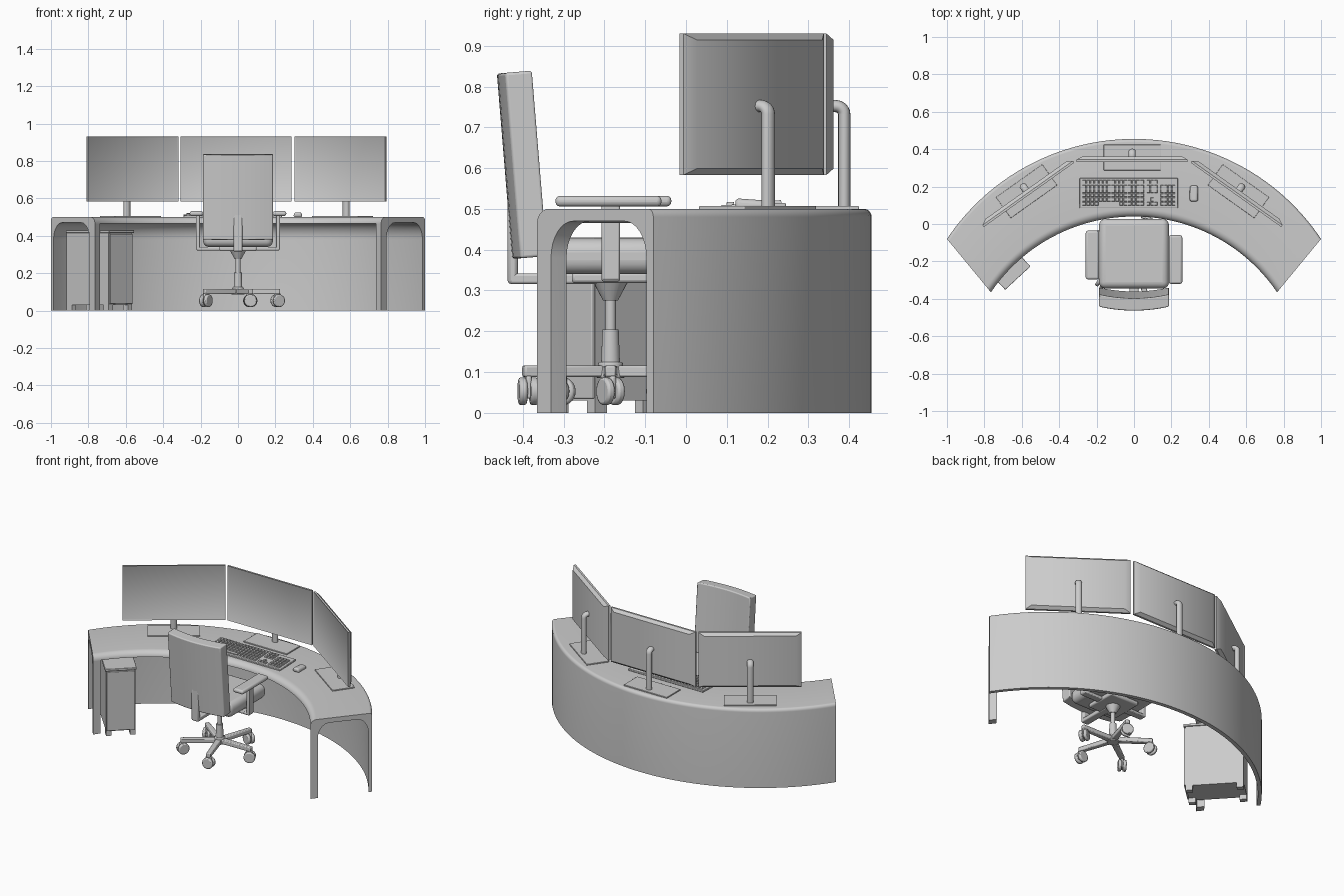
import bpy, bmesh
from math import sin, cos, pi, radians
from mathutils import Matrix, Vector

if "Cube" in bpy.data.objects:
    bpy.data.objects.remove(bpy.data.objects["Cube"])

I = Matrix.Identity(4)

def finish(name, bm, M=I, bevel=0, seg=3):
    bmesh.ops.transform(bm, matrix=M, verts=bm.verts)
    bmesh.ops.recalc_face_normals(bm, faces=bm.faces)
    me = bpy.data.meshes.new(name)
    bm.to_mesh(me)
    bm.free()
    ob = bpy.data.objects.new(name, me)
    bpy.context.collection.objects.link(ob)
    if bevel:
        m = ob.modifiers.new("bevel", 'BEVEL')
        m.width, m.segments, m.limit_method = bevel, seg, 'ANGLE'
    bpy.ops.object.select_all(action='DESELECT')
    bpy.context.view_layer.objects.active = ob
    ob.select_set(True)
    bpy.ops.object.shade_smooth_by_angle(angle=radians(35))
    return ob

def add_box(bm, lo, hi):
    c = [(a + b) / 2 for a, b in zip(lo, hi)]
    s = [b - a for a, b in zip(lo, hi)]
    return bmesh.ops.create_cube(bm, size=1, matrix=Matrix.Translation(c) @ Matrix.Diagonal((*s, 1)))['verts']

def box(name, lo, hi, M=I, bevel=0, seg=3):
    bm = bmesh.new()
    add_box(bm, lo, hi)
    return finish(name, bm, M, bevel, seg)

def cyl(name, r1, r2, h, M, n=24, bevel=0):
    bm = bmesh.new()
    bmesh.ops.create_cone(bm, cap_ends=True, segments=n, radius1=r1, radius2=r2, depth=h)
    return finish(name, bm, M, bevel, 2)

def place(x, y, z=0, a=0):
    return Matrix.Translation((x, y, z)) @ Matrix.Rotation(a, 4, 'Z')

def arc(cx, cz, rx, rz, a0, a1, n=8):
    return [(cx + rx * cos(radians(a0 + (a1 - a0) * i / n)),
             cz + rz * sin(radians(a0 + (a1 - a0) * i / n))) for i in range(n + 1)]

# ---- desk: a profile swept between an inner and an outer arc
def desk_point(t, u, z):
    ai, ao = radians(55.8) * t, radians(56.3) * t
    inner = Vector((.925 * sin(ai), -.885 + .925 * cos(ai), z))
    outer = Vector((1.202 * sin(ao), -.747 + 1.202 * cos(ao), z))
    return inner.lerp(outer, u)

def sweep(name, prof, t0, t1, n):
    bm = bmesh.new()
    rings = [[bm.verts.new(desk_point(t0 + (t1 - t0) * i / n, u, z)) for u, z in prof] for i in range(n + 1)]
    for a, b in zip(rings, rings[1:]):
        for k in range(len(prof)):
            j = (k + 1) % len(prof)
            bm.faces.new((a[k], a[j], b[j], b[k]))
    bm.faces.new(rings[0])
    bm.faces.new(rings[-1][::-1])
    return finish(name, bm)

top_profile = (arc(.1, .465, .1, .035, 180, 90) + arc(.955, .48, .045, .02, 90, 0)
               + [(1, 0), (.94, 0)] + arc(.75, .38, .19, .09, 0, 90) + [(.1, .47), (.04, .465)])
sweep("desk_top_and_wall", top_profile, -1, 1, 56)
leg_profile = [(0, 0), (0, .466), (.1, .478), (.4, .478), (.4, .47)] + arc(.31, .38, .19, .09, 90, 180) + [(.12, 0)]
for s, side in ((-1, "left"), (1, "right")):
    sweep("desk_leg_" + side, leg_profile, s * .95, s, 3)

# ---- cabinet under the left end
C = place(-.738, -.163, 0, radians(42.8))
box("cabinet_body", (-.085, -.16, .03), (.085, .17, .415), C)
box("cabinet_top", (-.092, -.172, .415), (.092, .17, .43), C, .003, 2)
box("cabinet_door", (-.083, -.17, .035), (.083, -.158, .41), C, .003, 2)
for x in (-.07, .07):
    for y in (-.14, .15):
        box("cabinet_foot", (x - .015, y - .02, 0), (x + .015, y + .02, .032), C)

# ---- three monitors
def monitor(tag, M):
    bm = bmesh.new()
    w, z0, z1, ins = .297, .583, .93, .032
    rings = []
    for y, d in ((0, 0), (.012, 0), (.03, ins)):
        rings.append([bm.verts.new(p) for p in ((-w + d, y, z0 + d / 2), (w - d, y, z0 + d / 2),
                                                (w - d, y, z1 - d / 2), (-w + d, y, z1 - d / 2))])
    for a, b in zip(rings, rings[1:]):
        for k in range(4):
            bm.faces.new((a[k], a[(k + 1) % 4], b[(k + 1) % 4], b[k]))
    front = bm.faces.new(rings[0][::-1])
    bm.faces.new(rings[2])
    bmesh.ops.recalc_face_normals(bm, faces=bm.faces)
    bmesh.ops.inset_individual(bm, faces=[front], thickness=.007, depth=-.003)
    finish("monitor_" + tag, bm, M)
    box("monitor_base_" + tag, (-.152, -.045, .498), (.152, .092, .507), M, .002, 2)
    # bent post: rounded section swept down the path
    path = [(.024, .752)] + arc(.034, .732, .022, .02, 90, 0, 6) + [(.056, .5)]
    bm = bmesh.new()
    prev = None
    for i, p in enumerate(path):
        a, b = Vector(path[max(i - 1, 0)]), Vector(path[min(i + 1, len(path) - 1)])
        d = (b - a).normalized()
        nx = Vector((-d.y, d.x))
        ring = [bm.verts.new((.019 * cos(q), p[0] + nx.x * .015 * sin(q), p[1] + nx.y * .015 * sin(q)))
                for q in [2 * pi * k / 16 for k in range(16)]]
        if prev:
            for k in range(16):
                j = (k + 1) % 16
                bm.faces.new((prev[k], prev[j], ring[j], ring[k]))
        else:
            bm.faces.new(ring)
        prev = ring
    bm.faces.new(prev)
    finish("monitor_post_" + tag, bm, M)

monitor("centre", place(-.01, .332))
for s, side in ((-1, "left"), (1, "right")):
    monitor(side, place(s * .553 - .008, .156, 0, radians(-35.4 * s)))

# ---- keyboard and mouse
K = place(-.028, .165, .5) @ Matrix.Rotation(radians(2), 4, 'X')
box("keyboard_case", (-.263, -.08, 0), (.263, .08, .012), K, .003, 2)
bm = bmesh.new()

def key_grid(x0, x1, cols, rows):
    p = (x1 - x0) / cols
    for r in rows:
        y = -.056 + r * .0225 + (.004 if r == 5 else 0)
        for c in range(cols):
            if r == 0 and cols == 15 and 4 <= c <= 8:   # space bar gap
                continue
            x = x0 + p * (c + .5)
            v = add_box(bm, (x - p * .44, y - .01, .011), (x + p * .44, y + .01, .019))
            for q in v:
                if q.co.z > .015:
                    q.co.x += (x - q.co.x) * .25
                    q.co.y += (y - q.co.y) * .25

key_grid(-.25, .082, 15, range(6))
add_box(bm, (-.16, -.065, .011), (-.053, -.047, .018))
key_grid(.095, .155, 3, (0, 3, 4, 5))
key_grid(.115, .135, 1, (1,))
key_grid(.168, .25, 4, range(5))
finish("keyboard_keys", bm, K)
bm = bmesh.new()
for v in add_box(bm, (-.024, -.042, 0), (.024, .042, .026)):
    if v.co.z > .01:
        v.co.x *= .8
        v.co.z -= .006 if v.co.y > 0 else 0
finish("mouse", bm, place(.32, .163, .5), .01, 4)

# ---- chair
box("seat", (-.187, -.345, .34), (.187, .027, .428), I, .035, 5)
box("seat_plate", (-.1, -.28, .318), (.1, -.08, .345), I, .008, 2)
bm = bmesh.new()
add_box(bm, (-.187, -.033, -.228), (.187, .033, .228))
bmesh.ops.subdivide_edges(bm, edges=bm.edges[:], cuts=9, use_grid_fill=True)
for v in bm.verts:
    v.co.y += .6 * v.co.x ** 2 - .01       # hollow towards the sitter
finish("backrest", bm, Matrix.Translation((0, -.402, .608)) @ Matrix.Rotation(radians(4.7), 4, 'X'), .028, 4)
box("back_bracket_bar", (-.024, -.432, .316), (.024, -.2, .342), I, .006, 2)
box("back_bracket_upright", (-.024, -.437, .316), (.024, -.412, .57), I, .008, 2)
box("arm_crossbar", (-.222, -.207, .322), (.222, -.162, .34), I, .005, 2)
for s, side in ((-1, "left"), (1, "right")):
    x = s * .222
    y = -.178 - s * .012
    box("arm_pad_" + side, (x - .036, y - .13, .506), (x + .036, y + .13, .532), I, .011, 3)
    box("arm_post_" + side, (s * .213 - .011, -.207, .325), (s * .213 + .011, -.162, .51), I, .005, 2)
H = (0, -.185)
cyl("lift_housing", .024, .02, .11, place(*H, .15))
cyl("lift_rod", .013, .013, .13, place(*H, .26))
cyl("lift_cone", .018, .045, .05, place(*H, .3))
cyl("base_hub", .035, .03, .04, place(*H, .105), 24, .004)
# five spokes with twin-wheel casters
for i in range(5):
    S = place(*H, 0, i * 2 * pi / 5)
    bm = bmesh.new()
    for v in add_box(bm, (.01, -.018, .088), (.225, .018, .116)):
        if v.co.x > .1:
            v.co.y *= .75
    finish(f"spoke_{i}", bm, S, .005, 2)
    W = S @ place(.212, 0, .055, .5 + i)
    cyl(f"caster_stem_{i}", .009, .009, .045, S @ place(.212, 0, .075), 12)
    for s in (-1, 1):
        cyl(f"caster_wheel_{i}", .034, .034, .02, W @ Matrix.Translation((0, s * .014, -.002)) @ Matrix.Rotation(pi / 2, 4, 'X'), 24, .006)
    box(f"caster_fork_{i}", (-.02, -.007, -.02), (.02, .007, .036), W, .005, 2)
